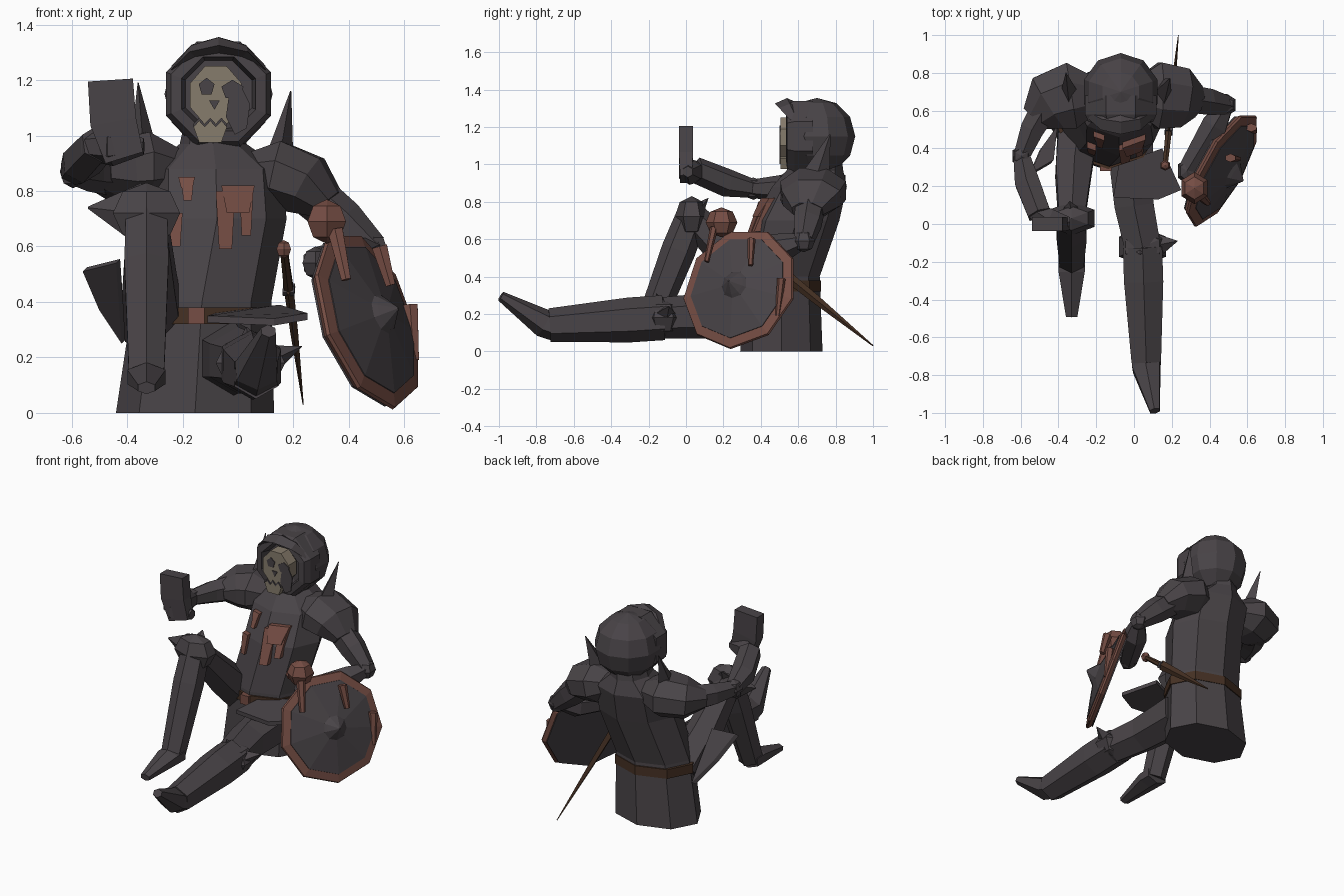
import bpy, bmesh
from math import sin, cos, pi
from mathutils import Vector, Matrix

cube = bpy.data.objects.get("Cube")
if cube:
    bpy.data.objects.remove(cube, do_unlink=True)


def material(name, *rgb):
    mat = bpy.data.materials.new(name)
    mat.use_nodes = True
    mat.diffuse_color = (*rgb, 1)
    shader = mat.node_tree.nodes["Principled BSDF"]
    shader.inputs["Base Color"].default_value = (*rgb, 1)
    shader.inputs["Roughness"].default_value = .8
    return mat


STEEL = material("dark steel", .066, .057, .063)
COPPER = material("rusty copper", .18, .075, .058)
BONE = material("old bone", .24, .2, .15)
LEATHER = material("brown leather", .06, .03, .017)
X, Y, Z = Matrix.Identity(3)


def finish(name, bm, mat):
    bmesh.ops.recalc_face_normals(bm, faces=bm.faces)
    mesh = bpy.data.meshes.new(name)
    bm.to_mesh(mesh)
    bm.free()
    mesh.materials.append(mat)
    bpy.context.scene.collection.objects.link(bpy.data.objects.new(name, mesh))


def loft(name, rings, mat):
    """Skin a list of equal rings of points and cap both ends."""
    bm = bmesh.new()
    rows = [[bm.verts.new(point) for point in ring] for ring in rings]
    for low, high in zip(rows, rows[1:]):
        for i in range(len(low)):
            bm.faces.new((low[i - 1], low[i], high[i], high[i - 1]))
    bm.faces.new(rows[0])
    bm.faces.new(rows[-1])
    finish(name, bm, mat)


def ring(centre, across, up, sides, turn=0):
    angles = [2 * pi * (i + turn) / sides for i in range(sides)]
    return [Vector(centre) + across * cos(a) + up * sin(a) for a in angles]


def tube(name, path, radii, mat=STEEL, sides=6, turn=.5, flat=1):
    """Faceted limb along a path; flat scales its thickness."""
    path = [Vector(point) for point in path]
    rings = []
    for i, point in enumerate(path):
        along = (path[min(i + 1, len(path) - 1)] - path[max(i - 1, 0)]).normalized()
        across = along.cross(Y if abs(along.z) > .8 else Z).normalized()
        up = across.cross(along) * flat
        rings.append(ring(point, across * radii[i], up * radii[i], sides, turn))
    loft(name, rings, mat)


def plate(name, points, push, mat=STEEL):
    """Thick polygon."""
    points = [Vector(point) for point in points]
    loft(name, [points, [point + Vector(push) for point in points]], mat)


def blob(name, centre, size, mat=STEEL):
    bm = bmesh.new()
    bmesh.ops.create_uvsphere(bm, u_segments=6, v_segments=4, radius=1)
    place = Matrix.Translation(centre) @ Matrix.Diagonal((*size, 1))
    bmesh.ops.transform(bm, matrix=place, verts=bm.verts)
    finish(name, bm, mat)


def spike(name, base, tip, width, flat):
    tube(name, [base, tip], [width, .002], sides=4, turn=0, flat=flat)


# Torso and belt: octagons (height, centre x, centre y, half width, half depth)
def body(name, rows, mat):
    loft(name, [ring((x, y, z), X * width, Y * depth, 8) for z, x, y, width, depth in rows], mat)


body("torso", [(0, -.155, .51, .285, .22), (.4, -.13, .51, .25, .205), (.7, -.075, .59, .25, .23),
               (.88, -.08, .66, .24, .2), (.97, -.09, .69, .12, .15), (1.06, -.08, .7, .11, .13)], STEEL)
body("belt", [(z, -.137, .507, .267, .216) for z in (.32, .38)], LEATHER)
plate("belt_buckle", [(x, .28, z) for x, z in ((-.18, .32), (-.12, .32), (-.12, .38), (-.18, .38))], Y * .04, COPPER)

# Helmet shell with the front sliced open, a framed opening and a raised visor
head = Vector((-.07, .7, 1.15))
bm = bmesh.new()
bmesh.ops.create_uvsphere(bm, u_segments=10, v_segments=6, radius=.205)
bmesh.ops.translate(bm, vec=head, verts=bm.verts)
bmesh.ops.bisect_plane(bm, geom=bm.verts[:] + bm.edges[:] + bm.faces[:], plane_co=head - Y * .08,
                       plane_no=Y, clear_inner=True)
finish("helmet_shell", bm, STEEL)
loft("helmet_frame", [ring(head - Y * forward, X * radius, Z * radius, 8, .5) for forward, radius in
                      ((.02, .205), (.12, .205), (.16, .185), (.165, .145), (.1, .13))], STEEL)
arc = [pi * (i + 1) / 6 for i in range(5)]
tube("raised_visor", [head + X * .18 * cos(a) + Z * .175 * sin(a) - Y * (.07 + .09 * sin(a)) for a in arc],
     [.065 * sin(a) for a in arc], sides=4, turn=0, flat=.45)

# Skull face with zigzag teeth
teeth = [Vector((.02 * i - .16, .505, 1.03 + .022 * (i % 2))) for i in range(7)]
plate("skull", ring((-.08, .505, 1.145), X * .1, Z * .115, 8, .5), Y * .08, BONE)
plate("jaw", teeth + [Vector((x, .505, .975)) for x in (-.06, -.14)], Y * .07, BONE)
plate("mouth_gap", [t - Y * .006 for t in teeth] + [t - Y * .006 + Z * .012 for t in reversed(teeth)], Y * .007)


def face_patch(name, x, z, width, height, sides):
    plate(name, ring((x, .499, z), X * width, Z * height, sides, .25), Y * .007)


face_patch("right_eye_socket", -.113, 1.175, .03, .033, 5)
face_patch("left_eye_socket", -.02, 1.165, .042, .036, 5)
face_patch("nose_hole", -.085, 1.115, .022, .022, 3)
face_patch("cheek_guard", .0, 1.09, .045, .09, 6)

# Shoulders and spikes
tube("left_pauldron", [(.02, .68, .87), (.13, .68, .86), (.25, .67, .82), (.33, .65, .75)],
     [.1, .19, .17, .09], sides=8, flat=.7)
tube("right_pauldron", [(-.2, .68, .88), (-.33, .68, .89), (-.45, .64, .88), (-.52, .56, .87)],
     [.1, .19, .17, .09], sides=8, flat=.7)
spike("left_shoulder_spike", (.15, .69, .92), (.19, .77, 1.16), .05, 1.6)
spike("right_shoulder_spike", (-.34, .69, .94), (-.36, .8, 1.19), .05, 1.6)

# Arms
left_elbow, left_wrist = Vector((.49, .63, .59)), Vector((.28, .28, .54))
right_elbow, right_wrist = Vector((-.595, .36, .87)), Vector((-.5, .05, .97))
for side, elbow in (("left", left_elbow), ("right", right_elbow)):
    blob(side + "_elbow", elbow, (.055, .06, .06))
tube("left_upper_arm", [(.25, .67, .8), (.38, .65, .69), left_elbow], [.085, .08, .055])
tube("left_forearm", [left_elbow, left_elbow.lerp(left_wrist, .3) - Z * .02, left_wrist], [.04, .078, .058])
blob("left_hand", left_wrist, (.055, .07, .06))
tube("right_upper_arm", [(-.47, .62, .87), (-.54, .5, .87), right_elbow], [.085, .072, .05])
tube("right_forearm", [right_elbow, (-.565, .22, .9), right_wrist], [.05, .075, .07])
tube("right_gauntlet", [(-.54, .08, .96), (-.45, .02, .96), (-.34, .01, .96)], [.05, .07, .03])
tube("right_hand", [(-.41, 0, .92), (-.45, 0, 1.05), (-.46, 0, 1.2)], [.1, .118, .115], sides=4, flat=.45)

# Outstretched left leg
left_knee, left_ankle = Vector((.045, -.12, .18)), Vector((.065, -.73, .14))
tube("left_thigh", [(-.02, .42, .2), (0, .1, .19), left_knee], [.14, .12, .11])
tube("left_shin", [left_knee, left_knee.lerp(left_ankle, .3), left_ankle], [.12, .12, .09])
tube("left_foot", [left_ankle + Y * .02, left_ankle - Y * .03 + Z * .01, (.11, -.99, .295)],
     [.09, .085, .03], flat=.9)
blob("left_knee_guard", left_knee, (.145, .105, .1))
spike("left_knee_fin", left_knee + X * .04, (.23, -.09, .24), .085, .8)
spike("left_knee_point", left_knee + Z * .04, (.03, -.16, .31), .07, .7)
plate("left_tasset", [(-.08, .32, .36), (-.11, .14, .35), (.13, .13, .34), (.25, .18, .36), (.15, .4, .39)],
      Z * -.025)

# Raised right leg
right_knee, right_ankle = Vector((-.33, .03, .72)), Vector((-.33, -.2, .13))
tube("right_thigh", [(-.3, .46, .3), (-.32, .28, .47), right_knee], [.12, .11, .08])
tube("right_shin", [right_knee, right_knee.lerp(right_ankle, .3), right_ankle], [.085, .092, .073])
tube("right_foot", [right_ankle + Y * .03, right_ankle - Y * .05, (-.33, -.49, .09)], [.08, .08, .035], flat=.65)
blob("right_knee_guard", right_knee, (.14, .09, .11))
spike("right_knee_fin", right_knee - X * .03, (-.54, .05, .74), .05, 2.2)
spike("right_knee_point", right_knee, (-.34, .12, .82), .1, .6)
plate("right_tasset", [(-.56, .25, .51), (-.44, .32, .54), (-.42, .5, .25), (-.5, .39, .37)], (.015, .02, .015))

# Round shield: its own axis faces outward
outward = Vector((.8, -.44, .3)).to_track_quat('Z', 'Y')
shield_place = Matrix.Translation((.465, .29, .335)) @ outward.to_matrix().to_4x4()


def disc(name, rows, mat):
    loft(name, [[shield_place @ point for point in ring(Z * height, X * radius, Y * radius, 9, .75)]
                for radius, height in rows], mat)


disc("shield_rim", [(.32, -.02), (.34, 0), (.335, .012), (.28, .024)], COPPER)
disc("shield_back", [(.32, -.028), (.315, -.015)], STEEL)
disc("shield_face", [(.287, .016), (.285, .026), (.075, .07), (.06, .085), (.004, .135)], STEEL)


def drip(name, start, end):
    tube(name, [start, end], [.032, .02], COPPER, flat=.7)


blob("shield_rust_lump", (.32, .19, .69), (.08, .085, .08), COPPER)
drip("rust_drip_front", (.35, .15, .66), (.39, .11, .48))
drip("rust_drip_top", (.51, .35, .6), (.55, .345, .46))
drip("rust_drip_back", (.62, .51, .39), (.635, .49, .19))


# Rust runs on the breastplate, tapering down its sloping surface
def chest_rust(name, x, top, bottom, width):
    points = []
    for z, reach in ((top, width / 2), (bottom, width / 3)):
        slope = .55 if z > .7 else .17
        points += [Vector((px, .33 + .36 * abs(px + .075) + slope * (z - .7), z)) for px in (x - reach, x + reach)]
        reach = -reach
    plate(name, [points[0], points[1], points[3], points[2]], Y * .045, COPPER)


chest_rust("chest_rust_cap", 0, .82, .72, .12)
chest_rust("chest_rust_long", -.045, .8, .59, .07)
chest_rust("chest_rust_short", .03, .8, .64, .05)
chest_rust("collar_rust_cap", -.185, .85, .81, .06)
chest_rust("collar_rust", -.182, .84, .765, .045)
chest_rust("side_rust", -.225, .72, .6, .05)

# Sheathed sword at the left hip
pommel, tip = Vector((.165, .31, .59)), Vector((.235, 1, .03))
guard, middle = pommel.lerp(tip, .25), pommel.lerp(tip, .55)
blob("sword_pommel", pommel, (.03, .028, .033), COPPER)
tube("sword_grip", [pommel, guard], [.015, .019], LEATHER)
tube("sword_guard", [guard, guard.lerp(tip, .03)], [.03, .03], sides=4)
tube("scabbard", [guard, middle, tip], [.018, .014, .002], LEATHER, sides=4, turn=0, flat=1.7)
